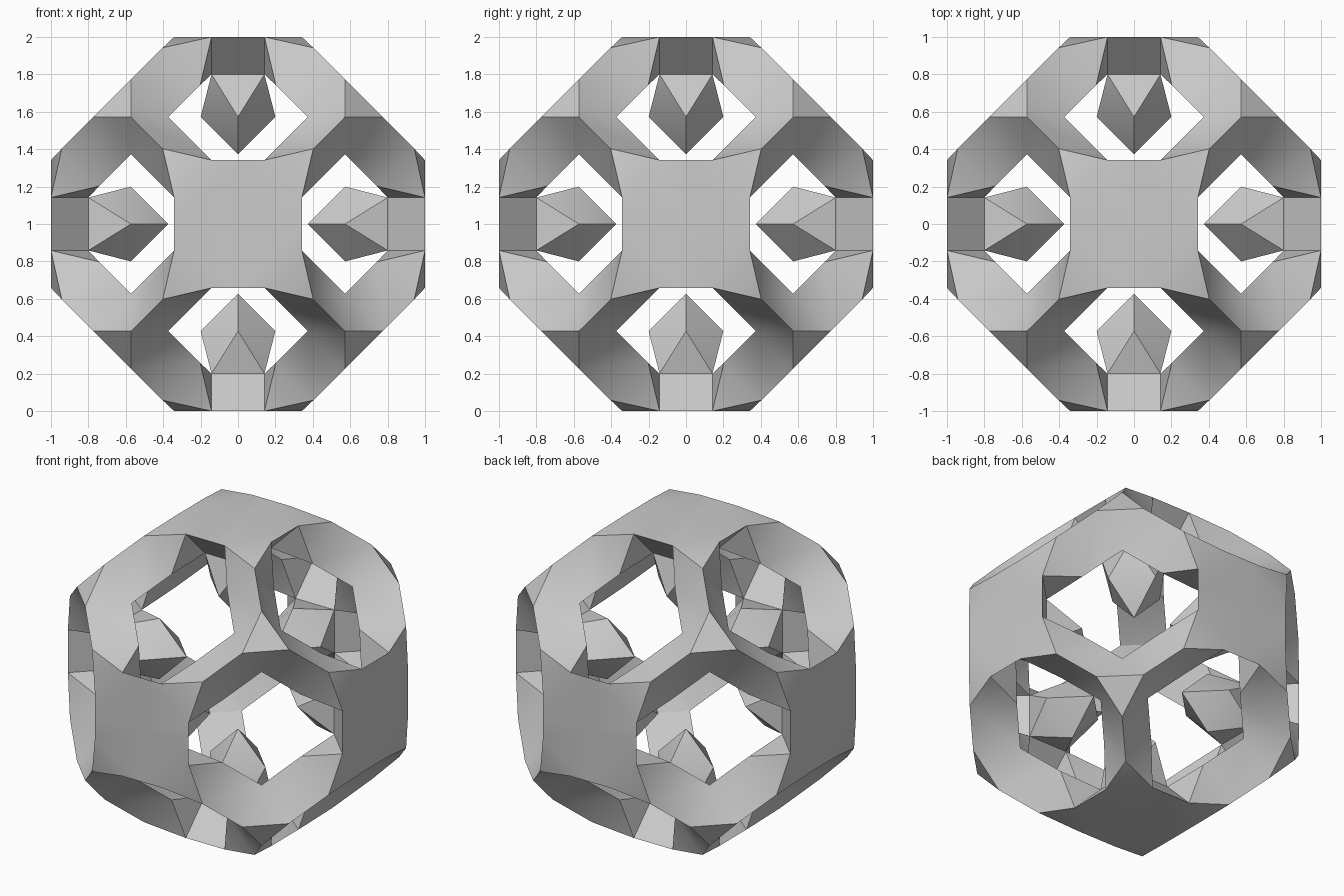
import bpy, bmesh, math
from itertools import product
from mathutils import Vector as V

cube = bpy.data.objects.get("Cube")
if cube:
    bpy.data.objects.remove(cube, do_unlink=True)

grey = bpy.data.materials.new("plain grey")
grey.use_nodes = True
grey.diffuse_color = (0.6, 0.6, 0.6, 1)
grey.node_tree.nodes["Principled BSDF"].inputs["Base Color"].default_value = (0.6, 0.6, 0.6, 1)

C = 0.5725              # corner node centre, on all three axes
R = 0.2                 # node radius
H = R / math.sqrt(2)    # half width of the square necks
E = H + R               # distance of plate edges from the plate centre
STRUT = V((1, 1, -1)) * 0.17


def swap(p):
    """Mirror a point across the x = y plane."""
    return V((p.y, p.x, p.z))


def both(*faces):
    """Each face together with its mirror across x = y."""
    return list(faces) + [tuple(swap(p) for p in f) for f in faces]


def part(name, groups):
    """Repeat one wedge of faces over all octants and axes.
    Each group is an inside point plus the faces that look away from it."""
    bm = bmesh.new()
    for signs in product((1, -1), repeat=3):
        for turn in range(3):
            def place(p):
                return V([p[(i + turn) % 3] * signs[i] for i in range(3)])
            for inside, faces in groups:
                for pts in faces:
                    q = [place(p) for p in pts]
                    normal = (q[1] - q[0]).cross(q[2] - q[0])
                    if normal.dot(q[0] - place(inside)) < 0:
                        q.reverse()
                    bm.faces.new([bm.verts.new(p + V((0, 0, 1))) for p in q])
    bmesh.ops.remove_doubles(bm, verts=bm.verts[:], dist=0.0005)
    mesh = bpy.data.meshes.new(name)
    bm.to_mesh(mesh)
    bm.free()
    mesh.materials.append(grey)
    ob = bpy.data.objects.new(name, mesh)
    bpy.context.collection.objects.link(ob)
    bpy.ops.object.select_all(action="DESELECT")
    ob.select_set(True)
    bpy.context.view_layer.objects.active = ob
    bpy.ops.object.shade_smooth_by_angle(angle=math.radians(30))


# Corner node: an octahedron with three outer and three inner points
node = V((C, C, C))
outer = node + V((0, 0, R))
outer_next = node + V((0, R, 0))
outer_side = node + V((R, 0, 0))
inner = node - V((R, 0, 0))
inner_low = node - V((0, 0, R))

# The strut's three edges run from the node back to the plate corner
tip = outer - STRUT
under = inner - STRUT
edge = V((H, E, 1))
neck = V((H, H, 1 - R))
hub = V((0.2, 0.2, 0.9))

# Outer plates: an octagon stretched to four drooping corners
part("outer_plates", [(hub, [
    (V((0, 0, 1)), V((E, 0, 1)), swap(edge), edge, V((0, E, 1))),
    (edge, swap(edge), tip)])])

# Frame: necks under the plates, struts and corner nodes
part("strut_frame", [
    (hub, both((edge, tip, under), (edge, under, neck),
               (V((0, E, 1)), edge, neck, V((0, H, 1 - R))))
     + [(neck, under, swap(under))]),
    (node, both((tip, outer, inner, under))
     + [(under, inner, swap(inner), swap(under)), (outer, outer_next, inner)])])

# Flat triangles closing the corner nodes, split about their centres
out_mid = (outer + outer_next + outer_side) / 3
in_mid = (inner + swap(inner) + inner_low) / 3
part("corner_caps", [(node, [(outer, outer_next, out_mid),
                             (inner, swap(inner), in_mid)])])

# Inward spikes: square neck twisting to a diamond, then a point
diamond = V((0, R, C))
part("inner_spikes", [(V((0, 0, 0.6)),
     both((neck, V((0, H, 1 - R)), diamond))
     + [(neck, diamond, swap(diamond)),
        (diamond, swap(diamond), V((0, 0, C - R)))])])
